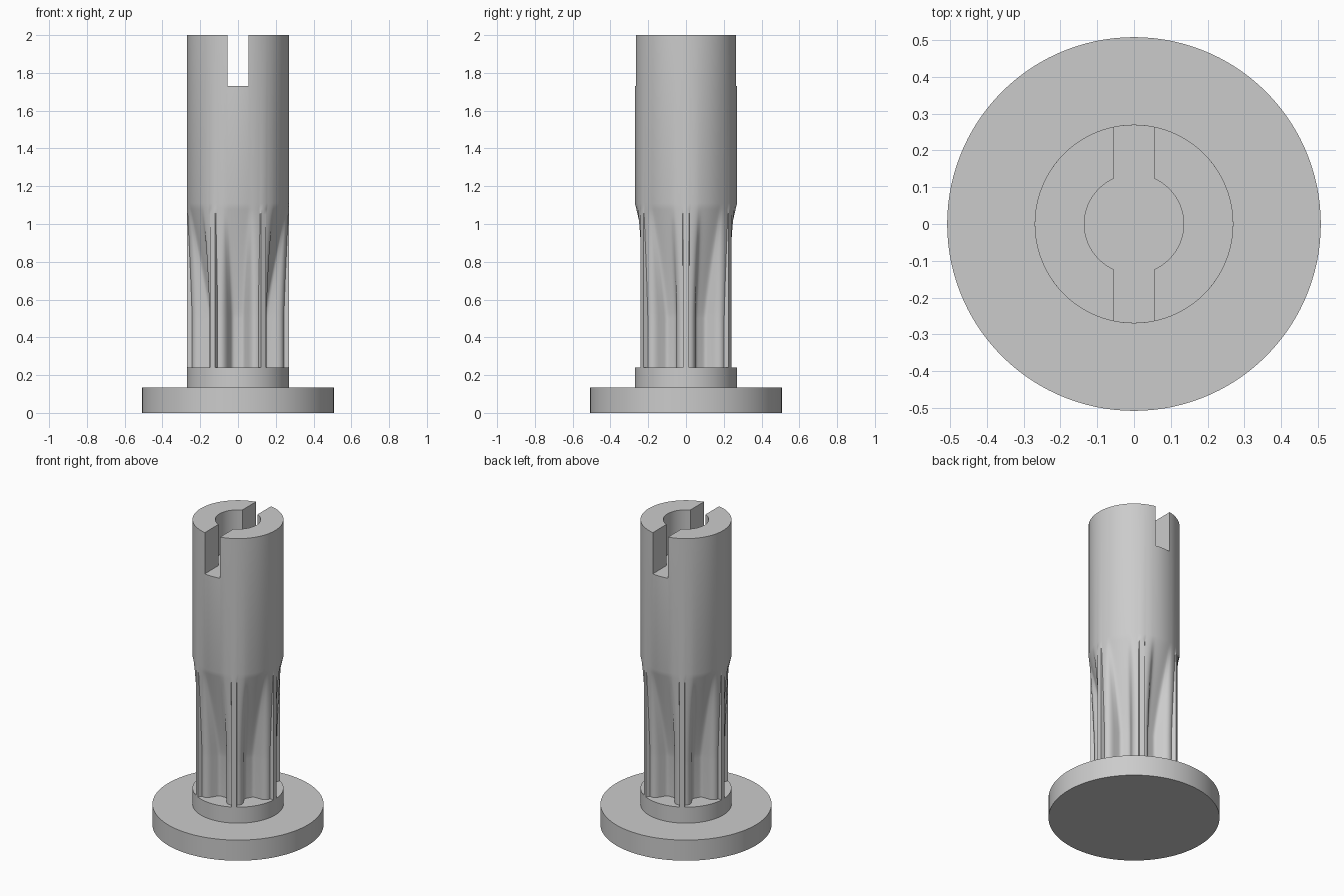
import bpy, bmesh, math
from mathutils import Vector

cube = bpy.data.objects.get("Cube")
if cube:
    bpy.data.objects.remove(cube, do_unlink=True)

R = 0.27            # shaft radius
TIP = 0.0155        # half thickness of a thin fin
LOBE = 0.05         # half width of the lobe carrying the fin
VALLEY = 0.152      # radius of the floor between lobes
FLUTE_BOTTOM, FLUTE_EVEN, FLUTE_TOP, TOP = 0.24, 0.5, 1.11, 2.0
SLOT_FLOOR = 1.73

grey = bpy.data.materials.new("plain grey")
grey.use_nodes = True
colour = (0.6, 0.6, 0.6, 1)
grey.diffuse_color = colour
grey.node_tree.nodes["Principled BSDF"].inputs["Base Color"].default_value = colour


def add_object(name, bm):
    bmesh.ops.recalc_face_normals(bm, faces=bm.faces)
    mesh = bpy.data.meshes.new(name)
    bm.to_mesh(mesh)
    bm.free()
    mesh.materials.append(grey)
    obj = bpy.data.objects.new(name, mesh)
    bpy.context.collection.objects.link(obj)
    return obj


def cylinder(name, radius, z0, z1):
    bm = bmesh.new()
    bmesh.ops.create_cone(bm, cap_ends=True, segments=120, radius1=radius,
                          radius2=radius, depth=z1 - z0)
    bmesh.ops.translate(bm, verts=bm.verts, vec=(0, 0, (z0 + z1) / 2))
    return add_object(name, bm)


def smooth(obj):
    bpy.ops.object.select_all(action='DESELECT')
    obj.select_set(True)
    bpy.context.view_layer.objects.active = obj
    bpy.ops.object.shade_smooth_by_angle(angle=math.radians(30))


def bezier(a, b, c, steps):
    return [a.lerp(b, i / steps).lerp(b.lerp(c, i / steps), i / steps)
            for i in range(steps + 1)]


def half_lobe():
    """Polar points (angle, radius) from fin centre to valley centre."""
    edge = math.asin(TIP / R)
    fin_root = Vector((0.243, TIP + 0.001))
    shoulder = bezier(fin_root, Vector((0.238, LOBE)), Vector((0.195, LOBE)), 7)
    corner = Vector((0.147, LOBE))
    floor = VALLEY * Vector((math.cos(math.pi / 6), math.sin(math.pi / 6)))
    fillet = bezier(corner + Vector((0.015, 0)), corner, corner.lerp(floor, 0.4), 3)
    path = shoulder + fillet + [corner.lerp(floor, 0.7), floor]
    return [(0, R), (edge, R)] + [(math.atan2(p.y, p.x), p.length) for p in path]


def ring(bm, z, blend):
    """Six-lobed section that swells to a circle as blend goes to one."""
    half = [(a, r + (R - r) * blend) for a, r in half_lobe()]
    sector = half + [(math.pi / 3 - a, r) for a, r in reversed(half[1:-1])]
    return [bm.verts.new((r * math.cos(a + s * math.pi / 3),
                          r * math.sin(a + s * math.pi / 3), z))
            for s in range(6) for a, r in sector]


# Round foot and collar
smooth(cylinder("base_disc", 0.508, 0, 0.135))
smooth(cylinder("collar", R, 0.13, FLUTE_BOTTOM))

# Lobed and finned shaft flaring into a round barrel
bm = bmesh.new()
rings = [ring(bm, FLUTE_BOTTOM, 0)]
STEPS = 20
for i in range(STEPS + 1):
    u = i / STEPS
    rings.append(ring(bm, FLUTE_EVEN + (FLUTE_TOP - FLUTE_EVEN) * u, u ** 1.2))
rings.append(ring(bm, TOP, 1))
for low, high in zip(rings, rings[1:]):
    for i in range(len(low)):
        j = (i + 1) % len(low)
        bm.faces.new((low[i], low[j], high[j], high[i]))
bm.faces.new(rings[0][::-1])
bm.faces.new(rings[-1])
shaft = add_object("finned_shaft", bm)

# Blind bore and cross slot with a shared floor
bore = cylinder("bore_cutter", 0.135, SLOT_FLOOR, TOP + 0.1)
bm = bmesh.new()
bmesh.ops.create_cube(bm, size=1)
for v in bm.verts:
    v.co = (v.co.x * 0.11, v.co.y * 0.8, SLOT_FLOOR + (v.co.z + 0.5) * 0.4)
slot = add_object("slot_cutter", bm)
for cutter in (bore, slot):
    cutter.hide_render = True
    cut = shaft.modifiers.new(cutter.name, 'BOOLEAN')
    cut.operation, cut.solver, cut.object = 'DIFFERENCE', 'EXACT', cutter
    bpy.context.view_layer.objects.active = shaft
    bpy.ops.object.modifier_apply(modifier=cut.name)
for cutter in (bore, slot):
    bpy.data.objects.remove(cutter, do_unlink=True)
smooth(shaft)
